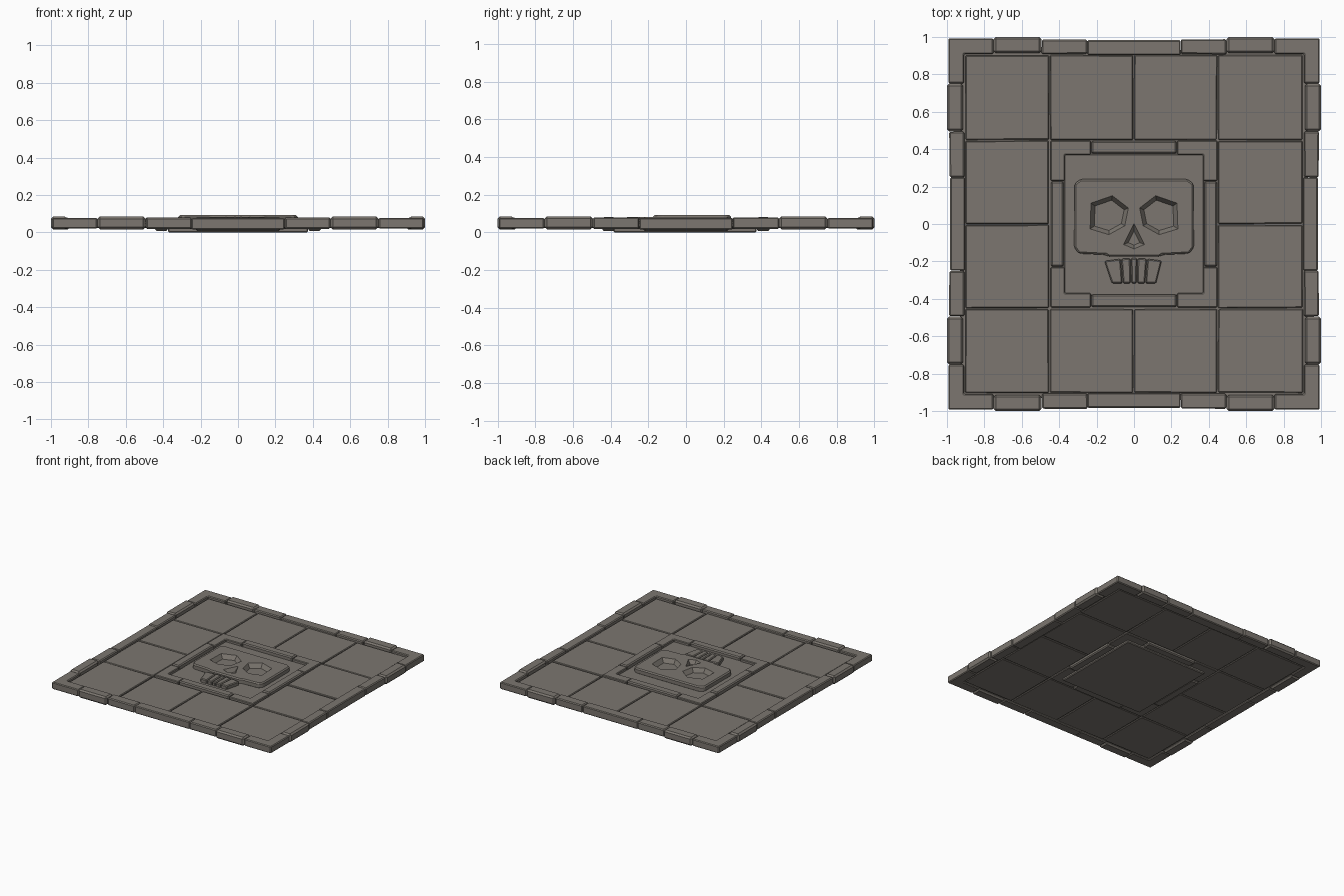
import bpy, bmesh, math, random
from mathutils import Matrix, Vector

random.seed(4)
cube = bpy.data.objects.get("Cube")
if cube:
    bpy.data.objects.remove(cube, do_unlink=True)

stone_mat = bpy.data.materials.new("warm grey stone")
stone_mat.use_nodes = True
colour = (0.2, 0.182, 0.16, 1)
stone_mat.diffuse_color = colour
stone_mat.node_tree.nodes["Principled BSDF"].inputs["Base Color"].default_value = colour


def stone(name, outline, z0, z1, bevel=0.008, taper=1.0, turn=0, jitter=0.0):
    """Chamfered prism; taper scales the lower outline about its centre."""
    bm = bmesh.new()
    pts = [Vector((x + random.uniform(-jitter, jitter),
                   y + random.uniform(-jitter, jitter), 0)) for x, y in outline]
    mid = sum(pts, Vector()) / len(pts)
    low = [bm.verts.new(mid + (p - mid) * taper + Vector((0, 0, z0))) for p in pts]
    top = [bm.verts.new(p + Vector((0, 0, z1))) for p in pts]
    bm.faces.new(low)
    bm.faces.new(top)
    for i in range(len(pts)):
        j = (i + 1) % len(pts)
        bm.faces.new((low[i], low[j], top[j], top[i]))
    bmesh.ops.recalc_face_normals(bm, faces=bm.faces)
    if bevel:
        bmesh.ops.bevel(bm, geom=bm.edges[:], offset=bevel, segments=1,
                        affect='EDGES', clamp_overlap=True)
    bm.transform(Matrix.Rotation(math.radians(turn), 4, 'Z'))
    mesh = bpy.data.meshes.new(name)
    bm.to_mesh(mesh)
    bm.free()
    mesh.materials.append(stone_mat)
    obj = bpy.data.objects.new(name, mesh)
    bpy.context.collection.objects.link(obj)
    return obj


def rect(x0, x1, y0, y1):
    return [(x0, y0), (x1, y0), (x1, y1), (x0, y1)]


def corner(outer, inner, end):
    """L-shaped outline in the +x -y corner."""
    return [(end, -outer), (outer, -outer), (outer, -end),
            (inner, -end), (inner, -inner), (end, -inner)]


# Mortar bed under the paving
stone("mortar_bed", rect(-0.93, 0.93, -0.93, 0.93), 0.032, 0.048, 0)

# Paving slabs around the centre
lines = [-0.905, -0.452, -0.002, 0.447, 0.905]
gap = 0.003
for i in range(4):
    for j in range(4):
        if i in (1, 2) and j in (1, 2):
            continue
        outline = rect(lines[i] + gap, lines[i + 1] - gap, lines[j] + gap, lines[j + 1] - gap)
        stone(f"paving_slab_{i}_{j}", outline, 0.024,
              0.063 + random.uniform(-0.002, 0.002), 0.005, jitter=0.002)

# Outer kerb: one side repeated around the square
for k in range(4):
    turn = 90 * k
    stone(f"kerb_corner_{k}", corner(0.993, 0.908, 0.752), 0.02, 0.077, 0.006, turn=turn)
    for side in (-1, 1):
        tag = f"{k}_{'a' if side < 0 else 'b'}"
        a, b = sorted((side * 0.75, side * 0.495))
        stone(f"kerb_key_{tag}", rect(a, b, -1.0, -0.913), 0.016, 0.085, 0.012, turn=turn)
        a, b = sorted((side * 0.493, side * 0.25))
        stone(f"kerb_block_{tag}", rect(a, b, -0.988, -0.908), 0.019, 0.08, 0.007,
              turn=turn, jitter=0.002)
    stone(f"kerb_middle_{k}", rect(-0.248, 0.248, -0.983, -0.903), 0.016, 0.077, 0.006, turn=turn)

# Inner frame and the sunken panel it holds
stone("sunken_panel", rect(-0.375, 0.375, -0.385, 0.375), 0.0, 0.053, 0.006)
for k in range(4):
    stone(f"frame_corner_{k}", corner(0.446, 0.37, 0.23), 0.018, 0.074, 0.005, turn=90 * k)
    stone(f"frame_middle_{k}", rect(-0.227, 0.227, -0.444, -0.376), 0.008, 0.081, 0.008, turn=90 * k)

# Carved skull
half = [(0.135, -0.175), (0.15, -0.165), (0.295, -0.158), (0.32, -0.125),
        (0.318, 0.215), (0.285, 0.24)]
skull = stone("skull", half + [(-x, y) for x, y in reversed(half)], 0.045, 0.092, 0.009)

# Sloped sockets sunk into the skull
eye = [(0.235, 0.115), (0.115, 0.157), (0.025, 0.088), (0.045, -0.012), (0.135, -0.062), (0.24, -0.03)]
nose = [(0, 0.012), (0.062, -0.112), (0, -0.138), (-0.062, -0.112)]
cutters = [stone("eye_cutter", [(s * x, y) for x, y in eye], 0.058, 0.1, 0, 0.74) for s in (-1, 1)]
cutters.append(stone("nose_cutter", nose, 0.06, 0.1, 0, 0.5))
for cutter in cutters:
    cutter.hide_render = True
    mod = skull.modifiers.new("socket", 'BOOLEAN')
    mod.operation = 'DIFFERENCE'
    mod.solver = 'EXACT'
    mod.object = cutter
bpy.context.view_layer.update()
carved = bpy.data.meshes.new_from_object(skull.evaluated_get(bpy.context.evaluated_depsgraph_get()))
skull.modifiers.clear()
skull.data = carved
for cutter in cutters:
    bpy.data.objects.remove(cutter, do_unlink=True)

# Teeth fan inward from the gum line
gum = [-0.16, -0.07, -0.018, 0.018, 0.07, 0.15]
tip = [-0.12, -0.06, -0.016, 0.016, 0.06, 0.12]
for t in range(5):
    arch = [-0.182 - 0.25 * abs(gum[t + n]) ** 1.5 for n in (0, 1)]
    outline = [(tip[t] + 0.002, -0.317), (tip[t + 1] - 0.002, -0.317),
               (gum[t + 1] - 0.002, arch[1]), (gum[t] + 0.002, arch[0])]
    stone(f"tooth_{t}", outline, 0.045, 0.083, 0.006)
